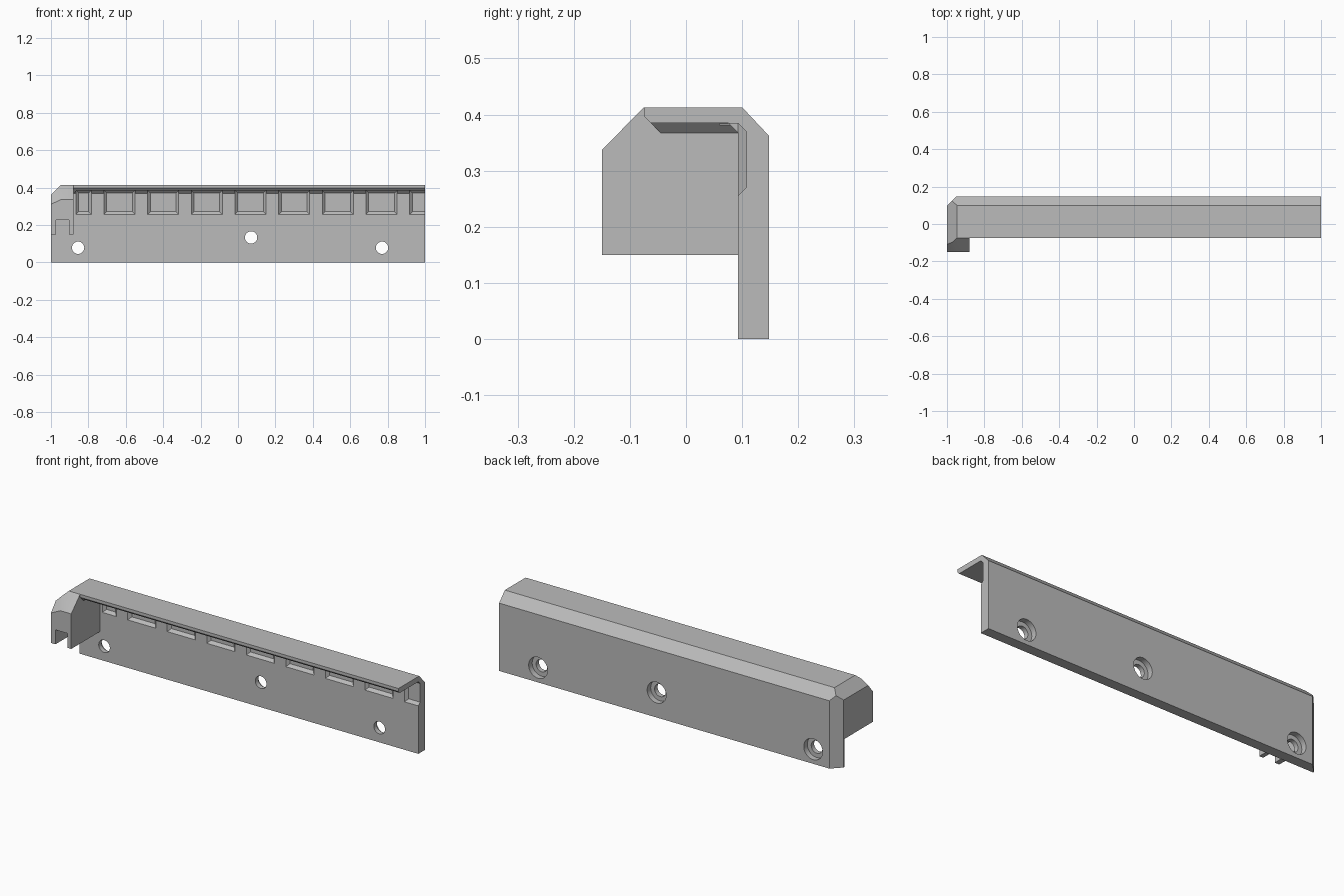
import bpy, bmesh, math
from mathutils import Vector, Matrix

if "Cube" in bpy.data.objects:
    bpy.data.objects.remove(bpy.data.objects["Cube"])

grey = bpy.data.materials.new("matte_grey")
grey.diffuse_color = (0.5, 0.5, 0.5, 1)
grey.use_nodes = True
grey.node_tree.nodes["Principled BSDF"].inputs["Base Color"].default_value = grey.diffuse_color


def make(name, bm):
    bmesh.ops.recalc_face_normals(bm, faces=bm.faces)
    me = bpy.data.meshes.new(name)
    bm.to_mesh(me)
    bm.free()
    me.materials.append(grey)
    ob = bpy.data.objects.new(name, me)
    bpy.context.collection.objects.link(ob)
    return ob


def loft(rings):
    """Closed solid through equal-length rings of points."""
    bm = bmesh.new()
    vs = [[bm.verts.new(p) for p in r] for r in rings]
    n = len(vs[0])
    for a, b in zip(vs, vs[1:]):
        for i in range(n):
            j = (i + 1) % n
            bm.faces.new((a[i], a[j], b[j], b[i]))
    bm.faces.new(vs[0])
    bm.faces.new(vs[-1])
    bmesh.ops.recalc_face_normals(bm, faces=bm.faces)
    return bm


def prism_x(pts, x0, x1):
    return loft([[(x, y, z) for y, z in pts] for x in (x0, x1)])


def slice_off(bm, point, normal):
    """Remove everything on the normal side of a plane and cap the cut."""
    res = bmesh.ops.bisect_plane(bm, geom=bm.verts[:] + bm.edges[:] + bm.faces[:],
                                 plane_co=point, plane_no=normal, clear_outer=True)
    edges = [e for e in res["geom_cut"] if isinstance(e, bmesh.types.BMEdge)]
    if edges:
        bmesh.ops.holes_fill(bm, edges=edges, sides=0)


def combine(ob, other, op):
    other.hide_render = True
    m = ob.modifiers.new(op, 'BOOLEAN')
    m.operation, m.object, m.solver = op, other, 'EXACT'
    bpy.context.view_layer.update()
    me = bpy.data.meshes.new_from_object(
        ob.evaluated_get(bpy.context.evaluated_depsgraph_get()))
    ob.modifiers.clear()
    ob.data = me
    bpy.data.objects.remove(other)


TOP, LEFT_IN, WALL = 0.413, -0.88, 0.093

# Back plate with roof, lip and inner fillet
bm = prism_x([(0.148, 0), (0.148, 0.362), (0.10, TOP), (-0.075, TOP), (-0.075, 0.397),
              (-0.063, 0.385), (0.075, 0.385), (WALL, 0.367), (WALL, 0)], -1, 1)
slice_off(bm, (-0.947, 0, TOP), (-1, 0, 1))
slice_off(bm, (-0.95, 0.148, 0), (-1, 1, 0))
rail = make("hooded_rail", bm)

# End block with chamfered corner
bm = prism_x([(-0.15, 0.15), (-0.15, 0.337), (-0.075, TOP), (0.098, TOP),
              (0.098, 0.15 )], -1, LEFT_IN)
slice_off(bm, (-0.947, 0, TOP), (-1, 0, 1))
a, b, c = Vector((-0.945, -0.15, 0.337)), Vector((-0.968, -0.097, 0.39)), Vector((-1, -0.15, 0.31))
n = (b - a).cross(c - a)
slice_off(bm, a, n if n.z > 0 else -n)
slice_off(bm, (-0.95, 0.148, 0), (-1, 1, 0))
combine(rail, make("end_block", bm), 'UNION')

# Small fillet where the roof meets the end block
bm = loft([[(LEFT_IN - 0.01, y, 0.39), (LEFT_IN + 0.018, y, 0.39), (LEFT_IN + 0.018, y, 0.385),
            (LEFT_IN, y, 0.367), (LEFT_IN - 0.01, y, 0.367)] for y in (-0.075, 0.098)])
slice_off(bm, (0, -0.063, 0.385), (0, -1, -1))
combine(rail, make("end_fillet", bm), 'UNION')

# Notch under the end block
bm = loft([[(x, y, z) for x, z in ((-0.973, 0.1), (-0.903, 0.1), (-0.903, 0.227), (-0.973, 0.227))]
           for y in (-0.2, WALL)])
combine(rail, make("notch_cutter", bm), 'DIFFERENCE')


# Row of bevelled pockets in the plate
def rect(x0, x1, z0, z1, y):
    return [(x0, y, z0), (x1, y, z0), (x1, y, z1), (x0, y, z1)]


for k in range(9):
    cx = -0.867 + 0.2335 * k
    x0, x1 = max(cx - 0.083, -0.866), cx + 0.083
    d = 0.0145
    bm = loft([rect(x0, x1, 0.256, 0.3845, 0.06), rect(x0, x1, 0.256, 0.3845, WALL),
               rect(x0 + d, x1 - d, 0.256 + d, 0.3845 - d, WALL + d)])
    combine(rail, make("pocket_cutter", bm), 'DIFFERENCE')

# Counterbored screw holes
for x, z in ((-0.855, 0.078), (0.07, 0.133), (0.77, 0.078)):
    for r, y0, y1 in ((0.033, 0.05, 0.2), (0.056, 0.118, 0.2)):
        bm = bmesh.new()
        bmesh.ops.create_cone(bm, cap_ends=True, segments=32, radius1=r, radius2=r, depth=y1 - y0,
                              matrix=Matrix.Translation((x, (y0 + y1) / 2, z))
                              @ Matrix.Rotation(math.pi / 2, 4, 'X'))
        combine(rail, make("hole_cutter", bm), 'DIFFERENCE')

bpy.context.view_layer.objects.active = rail
rail.select_set(True)
bpy.ops.object.shade_smooth_by_angle()
